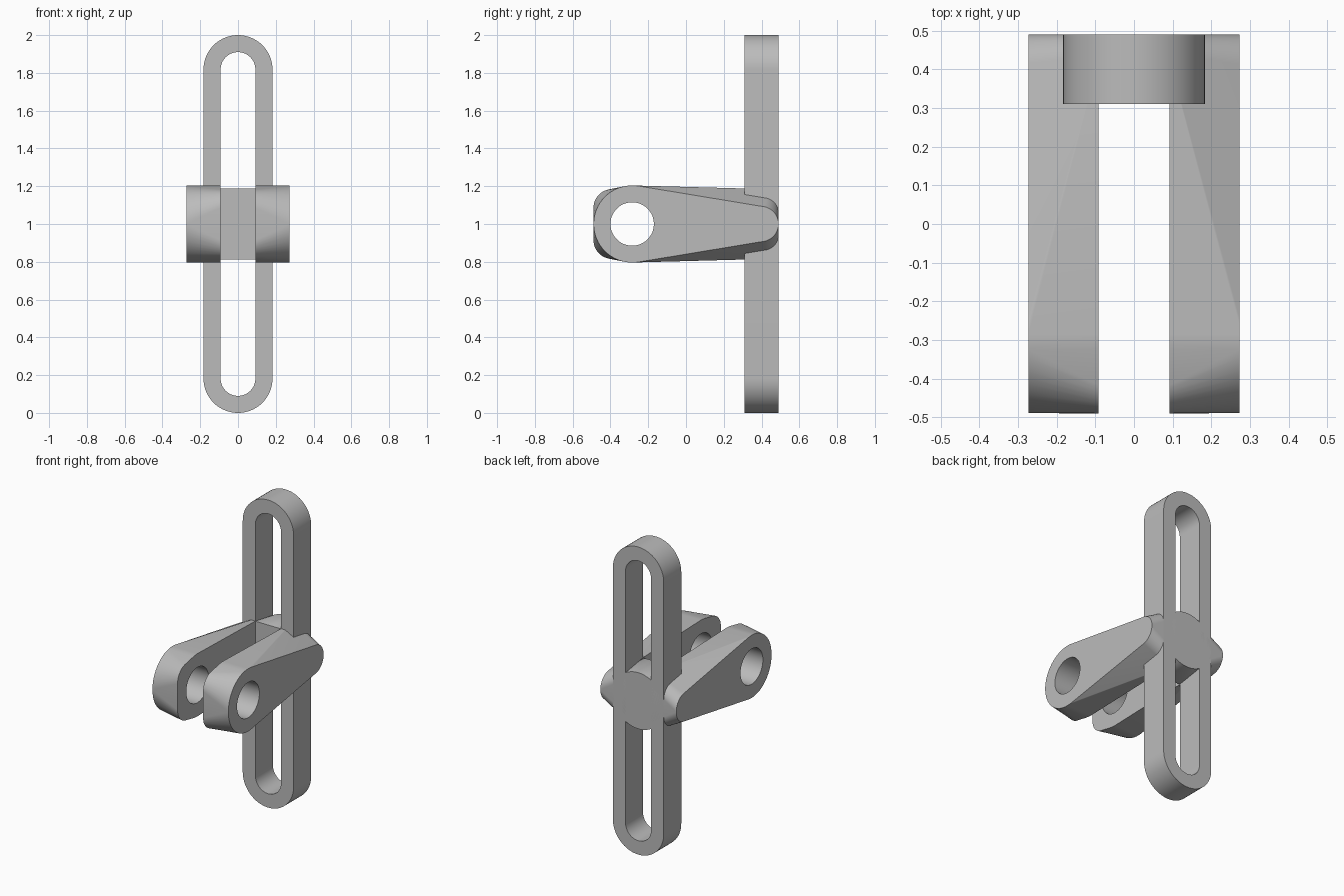
import bpy, bmesh, math
from mathutils import Vector

if "Cube" in bpy.data.objects:
    bpy.data.objects.remove(bpy.data.objects["Cube"], do_unlink=True)

grey = bpy.data.materials.new("plain grey")
grey.use_nodes = True
COLOR = (0.5, 0.5, 0.5, 1)
grey.diffuse_color = COLOR
grey.node_tree.nodes["Principled BSDF"].inputs["Base Color"].default_value = COLOR

MID = 1.0               # height of the pivot
FRONT, BACK = 0.31, 0.49  # faces of the slotted link
PIN_Y = -0.285


def arc(cu, cv, r, start, end, n=32):
    """Points on an arc, angles in degrees."""
    return [(cu + r * math.cos(math.radians(start + (end - start) * i / n)),
             cv + r * math.sin(math.radians(start + (end - start) * i / n)))
            for i in range(n + 1)]


def finish(name, bm):
    bmesh.ops.recalc_face_normals(bm, faces=bm.faces)
    mesh = bpy.data.meshes.new(name)
    bm.to_mesh(mesh)
    bm.free()
    mesh.materials.append(grey)
    obj = bpy.data.objects.new(name, mesh)
    bpy.context.collection.objects.link(obj)
    return obj


def hull(name, points):
    """Convex solid wrapped around a set of points."""
    bm = bmesh.new()
    for p in points:
        bm.verts.new(p)
    bmesh.ops.convex_hull(bm, input=bm.verts)
    loose = [v for v in bm.verts if not v.link_faces]
    bmesh.ops.delete(bm, geom=loose, context="VERTS")
    bmesh.ops.dissolve_limit(bm, angle_limit=0.002, verts=bm.verts, edges=bm.edges)
    return finish(name, bm)


def activate(obj):
    bpy.ops.object.select_all(action="DESELECT")
    obj.select_set(True)
    bpy.context.view_layer.objects.active = obj


def cut(obj, cutter):
    mod = obj.modifiers.new("cut", "BOOLEAN")
    mod.operation = "DIFFERENCE"
    mod.solver = "EXACT"
    mod.object = cutter
    activate(obj)
    bpy.ops.object.modifier_apply(modifier=mod.name)
    bpy.data.objects.remove(cutter, do_unlink=True)


def smooth(obj):
    activate(obj)
    bpy.ops.object.shade_smooth_by_angle(angle=math.radians(25))


def stadium(name, r, end, y0, y1):
    """Upright bar with round ends, reaching `end` above and below the middle."""
    outline = arc(0, MID + end - r, r, 0, 180) + arc(0, MID - end + r, r, 180, 360)
    return hull(name, [(x, y, z) for x, z in outline for y in (y0, y1)])


# Slotted link
link = stadium("slotted_link", 0.183, 1.0, FRONT, BACK)
cut(link, stadium("slot_cutter", 0.092, 0.91, FRONT - 0.1, BACK + 0.1))
smooth(link)

# Hub filling the middle of the slot, square in front and round behind
hub = hull("hub", [(x, FRONT, MID + z) for x in (-0.092, 0.092) for z in (-0.187, 0.187)]
           + [(x, BACK, MID + z) for x, z in arc(0, 0, 0.183, 0, 360, 64)])
smooth(hub)

# Fork arms, each lofted from a tapered outer face to a fuller inner face
outer = arc(PIN_Y, 0, 0.204, 0, 360, 64) + arc(0.397, 0, 0.093, -90, 90)
inner = arc(PIN_Y, 0, 0.204, 0, 360, 64)
for s in (-1, 1):
    inner += arc(-0.39, s * 0.085, 0.1, 90 * s, 180 * s, 12)
    inner += arc(0.42, s * 0.115, 0.07, 0, 90 * s, 12)

for side, label in ((1, "left"), (-1, "right")):
    arm = hull(label + "_fork_arm",
               [(side * 0.273, y, MID + z) for y, z in outer]
               + [(side * 0.092, y, MID + z) for y, z in inner])
    # Pin hole
    cut(arm, hull("pin_cutter", [(side * x, y, MID + z) for x in (0.02, 0.35)
                                 for y, z in arc(PIN_Y, 0, 0.115, 0, 360, 48)]))
    smooth(arm)
